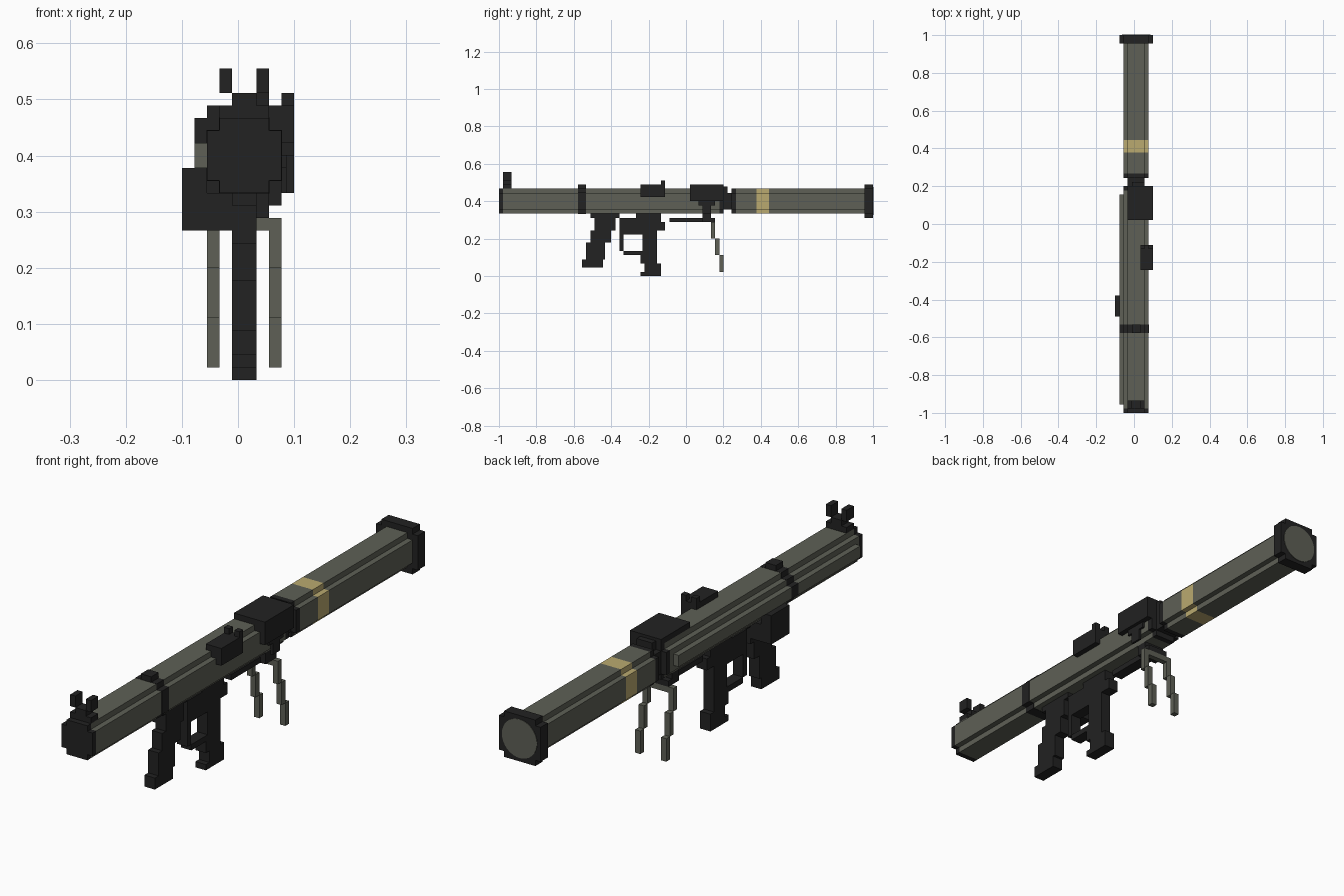
import bpy, bmesh, math
from mathutils import Matrix

cube = bpy.data.objects.get("Cube")
if cube:
    bpy.data.objects.remove(cube, do_unlink=True)

U = 2 / 90  # one block


def material(name, rgb):
    m = bpy.data.materials.new(name)
    m.use_nodes = True
    m.diffuse_color = (*rgb, 1)
    m.node_tree.nodes["Principled BSDF"].inputs["Base Color"].default_value = (*rgb, 1)
    return m


GREEN = material("olive_grey", (0.112, 0.117, 0.093))
BLACK = material("charcoal", (0.016, 0.016, 0.016))
YELLOW = material("sand_yellow", (0.49, 0.40, 0.16))


def finish(name, bm, mat):
    me = bpy.data.meshes.new(name)
    bm.to_mesh(me)
    bm.free()
    me.materials.append(mat)
    ob = bpy.data.objects.new(name, me)
    bpy.context.collection.objects.link(ob)
    return ob


def blocks(name, mat, boxes):
    """Boxes as (x0, x1, y0, y1, z0, z1), counted in blocks."""
    bm = bmesh.new()
    for x0, x1, y0, y1, z0, z1 in boxes:
        centre = ((x0 + x1) / 2 - 4.5, (y0 + y1) / 2 - 45, (z0 + z1) / 2)
        mtx = (Matrix.Scale(U, 4) @ Matrix.Translation(centre)
               @ Matrix.Diagonal((x1 - x0, y1 - y0, z1 - z0, 1)))
        bmesh.ops.create_cube(bm, size=1, matrix=mtx)
    return finish(name, bm, mat)


def tube(name, mat, y0, y1, r=3.0):
    """Square bar with one-block notched corners, extruded along y."""
    s = r - 1
    quarter = [(r, -s), (r, s), (s, s)]
    pts = []
    for _ in range(4):
        pts += quarter
        quarter = [(-b, a) for a, b in quarter]
    bm = bmesh.new()
    face = bm.faces.new([bm.verts.new(((0.5 + a) * U, (y0 - 45) * U, (18 + b) * U))
                         for a, b in pts])
    ext = bmesh.ops.extrude_face_region(bm, geom=[face])
    bmesh.ops.translate(bm, vec=(0, (y1 - y0) * U, 0),
                        verts=[v for v in ext["geom"] if isinstance(v, bmesh.types.BMVert)])
    bmesh.ops.recalc_face_normals(bm, faces=bm.faces)
    return finish(name, bm, mat)


# Launch tube sections
tube("front_cap", BLACK, 0, 1)
tube("front_tube_a", GREEN, 1, 19)
tube("barrel_band", BLACK, 19, 21, 3.04)
tube("front_tube_b", GREEN, 21, 53)
tube("joint_ring_front", BLACK, 53, 54)
blocks("joint_neck", BLACK, [(3, 7, 54, 56, 16, 20)])
tube("joint_ring_rear", BLACK, 56, 57)
tube("rear_tube_a", GREEN, 57, 62)
tube("yellow_band", YELLOW, 62, 65)
tube("rear_tube_b", GREEN, 65, 88)
tube("rear_cap", BLACK, 88, 90, 4)

# Round plate on the rear end
bm = bmesh.new()
bmesh.ops.create_cone(bm, cap_ends=True, segments=32, radius1=0.075, radius2=0.075, depth=0.004,
                      matrix=Matrix.Translation((0.5 * U, 1.0, 18 * U))
                      @ Matrix.Rotation(math.pi / 2, 4, 'X'))
finish("rear_plate", bm, GREEN)

# Side rail and barrel band trim
blocks("side_rail", GREEN, [(1, 2, 2, 19, 17, 19), (1, 2, 21, 52, 17, 19)])
blocks("band_trim", BLACK, [(1, 2, 19, 21, 17, 19), (4, 6, 19, 21, 21, 22)])

# Front sight
blocks("front_sight", BLACK, [(3, 7, 1, 3, 21, 22), (4, 6, 1, 3, 22, 23),
                              (3, 4, 1, 3, 23, 25), (6, 7, 1, 3, 23, 25)])

# Aiming scope
blocks("scope", BLACK, [(6, 9, 34, 40, 19, 22), (6, 7, 39, 40, 22, 23), (8, 9, 39, 40, 22, 23)])

# Rear bracket with shoulder bar
blocks("bracket", BLACK, [(3, 9, 46, 54, 21, 22), (7, 9, 46, 54, 20, 21), (8, 9, 46, 54, 18, 20),
                          (4, 7, 54, 55, 20, 21.5)])
blocks("bracket_stem", BLACK, [(8, 8.4, 48, 52, 17, 18), (8, 8.4, 49, 51, 15, 17),
                               (3, 7, 49, 51, 14, 15)])
blocks("shoulder_bar", BLACK, [(4, 6, 41, 49, 13, 14), (3, 7, 49, 52, 13, 14)])

# Bipod: crossbar and two stepped legs
blocks("bipod_crossbar", GREEN, [(3, 7, 51, 52, 12, 13)])
for side, x in (("right", 2), ("left", 7)):
    blocks("bipod_leg_" + side, GREEN, [(x, x + 1, 51, 52, 9, 13), (x, x + 1, 52, 53, 5, 9),
                                        (x, x + 1, 53, 54, 1, 5)])


# Stepped grips, each row as (y0, y1, z0, z1)
def grip(name, rows):
    blocks(name, BLACK, [(4, 6, *row) for row in rows])


grip("front_grip", [(20, 25, 2, 4), (21, 25.5, 4, 8), (22, 27, 8, 11),
                    (23, 28, 11, 14), (22, 29, 14, 15.5)])
blocks("grip_side_box", BLACK, [(0, 4, 23, 28, 12, 15), (0, 2, 23, 28, 15, 17)])
grip("rear_grip", [(34, 39, 0, 1), (35, 39, 1, 3), (34, 38, 3, 6), (34.5, 38, 6, 10)])
grip("trigger_housing", [(29, 38, 10, 13), (38, 40, 11, 13), (29, 39, 13, 14), (33, 39, 14, 15.5)])
grip("trigger_guard", [(29, 30, 6, 10), (30, 34.5, 5, 6)])
